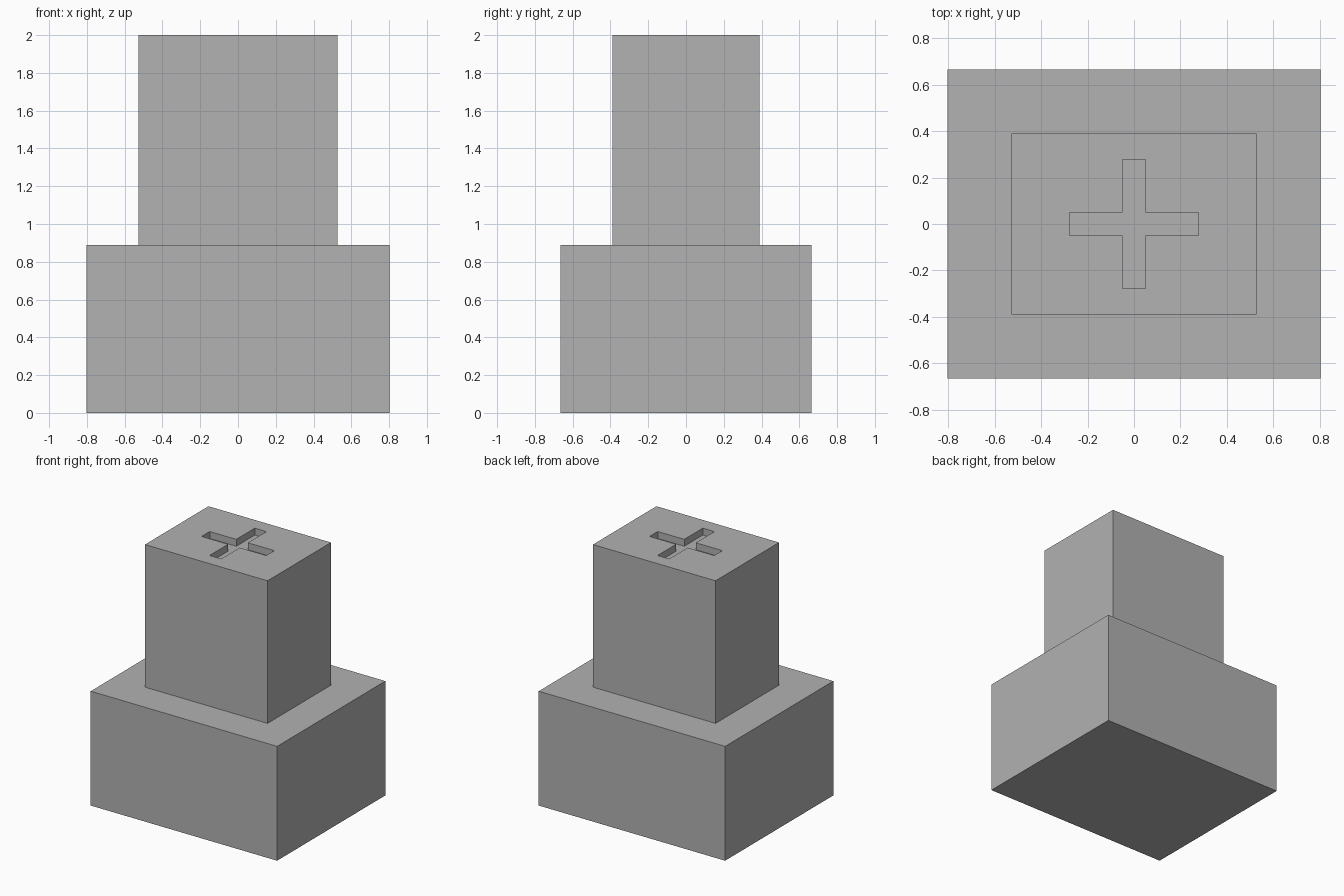
import bpy
import bmesh
from mathutils import Matrix

if "Cube" in bpy.data.objects:
    bpy.data.objects.remove(bpy.data.objects["Cube"], do_unlink=True)

BASE_TOP = 0.89
TOP = 2.0
ARM, HALF_WIDTH, DEPTH = 0.278, 0.05, 0.054

grey = bpy.data.materials.new("plain grey")
grey.use_nodes = True
colour = (0.445, 0.445, 0.445, 1)
grey.diffuse_color = colour
grey.node_tree.nodes["Principled BSDF"].inputs["Base Color"].default_value = colour


def add_object(name, bm):
    bmesh.ops.recalc_face_normals(bm, faces=bm.faces)
    mesh = bpy.data.meshes.new(name)
    bm.to_mesh(mesh)
    bm.free()
    mesh.materials.append(grey)
    obj = bpy.data.objects.new(name, mesh)
    bpy.context.collection.objects.link(obj)
    return obj


def block(name, width, depth, bottom, top):
    bm = bmesh.new()
    bmesh.ops.create_cube(bm, size=1)
    bmesh.ops.scale(bm, vec=(width, depth, top - bottom), verts=bm.verts)
    bmesh.ops.translate(bm, vec=(0, 0, (bottom + top) / 2), verts=bm.verts)
    return add_object(name, bm)


# Wide base and narrower tower
block("base_block", 1.605, 1.33, 0, BASE_TOP)
tower = block("upper_block", 1.055, 0.78, BASE_TOP, TOP)

# Cross-shaped prism: three outline corners repeated for each arm
bm = bmesh.new()
outline = []
for turn in range(4):
    spin = Matrix.Rotation(turn * 1.5707963, 4, "Z")
    for x, y in ((ARM, -HALF_WIDTH), (ARM, HALF_WIDTH), (HALF_WIDTH, HALF_WIDTH)):
        vert = bm.verts.new((x, y, TOP - DEPTH))
        vert.co = spin @ vert.co
        outline.append(vert)
floor = bm.faces.new(outline)
raised = bmesh.ops.extrude_face_region(bm, geom=[floor])["geom"]
bmesh.ops.translate(bm, vec=(0, 0, DEPTH * 2),
                    verts=[v for v in raised if isinstance(v, bmesh.types.BMVert)])
cutter = add_object("cross_cutter", bm)
cutter.hide_render = True

# Cut the cross recess into the tower top, then drop the cutter
cut = tower.modifiers.new("cross_recess", "BOOLEAN")
cut.operation = "DIFFERENCE"
cut.solver = "EXACT"
cut.object = cutter
bpy.context.view_layer.objects.active = tower
bpy.ops.object.modifier_apply(modifier=cut.name)
bpy.data.objects.remove(cutter, do_unlink=True)
